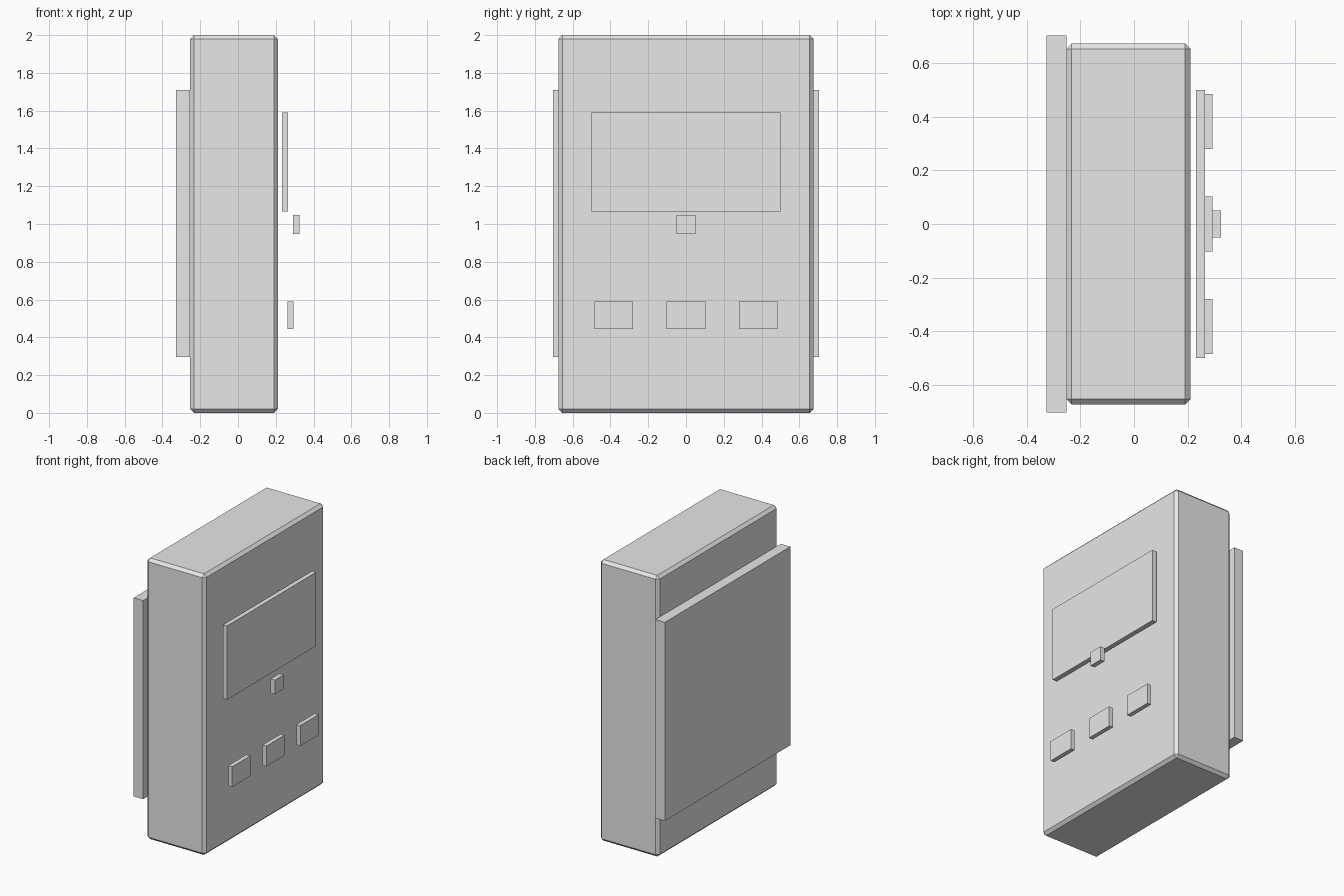
import bpy

if "Cube" in bpy.data.objects:
    bpy.data.objects.remove(bpy.data.objects["Cube"])

# One plain grey for the whole device
grey = bpy.data.materials.new("light_grey")
grey.diffuse_color = (0.8, 0.8, 0.8, 1)
grey.use_nodes = True
grey.node_tree.nodes["Principled BSDF"].inputs["Base Color"].default_value = grey.diffuse_color


def box(name, x, y, z, bevel=0):
    """Box from (min, max) ranges, with an optional chamfer."""
    ranges = (x, y, z)
    bpy.ops.mesh.primitive_cube_add(size=1, location=[(a + b) / 2 for a, b in ranges])
    ob = bpy.context.object
    ob.name = name
    ob.scale = [b - a for a, b in ranges]
    bpy.ops.object.transform_apply(location=False, rotation=False, scale=True)
    ob.data.materials.append(grey)
    if bevel:
        mod = ob.modifiers.new("chamfer", 'BEVEL')
        mod.width = bevel
        mod.segments = 1
    return ob


# Chamfered housing and the wider plate behind it
box("housing", (-0.253, 0.211), (-0.675, 0.675), (0, 2), bevel=0.02)
box("back_plate", (-0.327, -0.253), (-0.705, 0.705), (0.297, 1.71))

# Display panel and small indicator, floating just off the face
box("screen", (0.232, 0.265), (-0.5, 0.5), (1.065, 1.59))
box("indicator", (0.292, 0.325), (-0.05, 0.05), (0.948, 1.048))

# Row of three buttons
for i, cy in enumerate((-0.383, 0, 0.383)):
    box(f"button_{i + 1}", (0.263, 0.294), (cy - 0.102, cy + 0.102), (0.445, 0.59))
